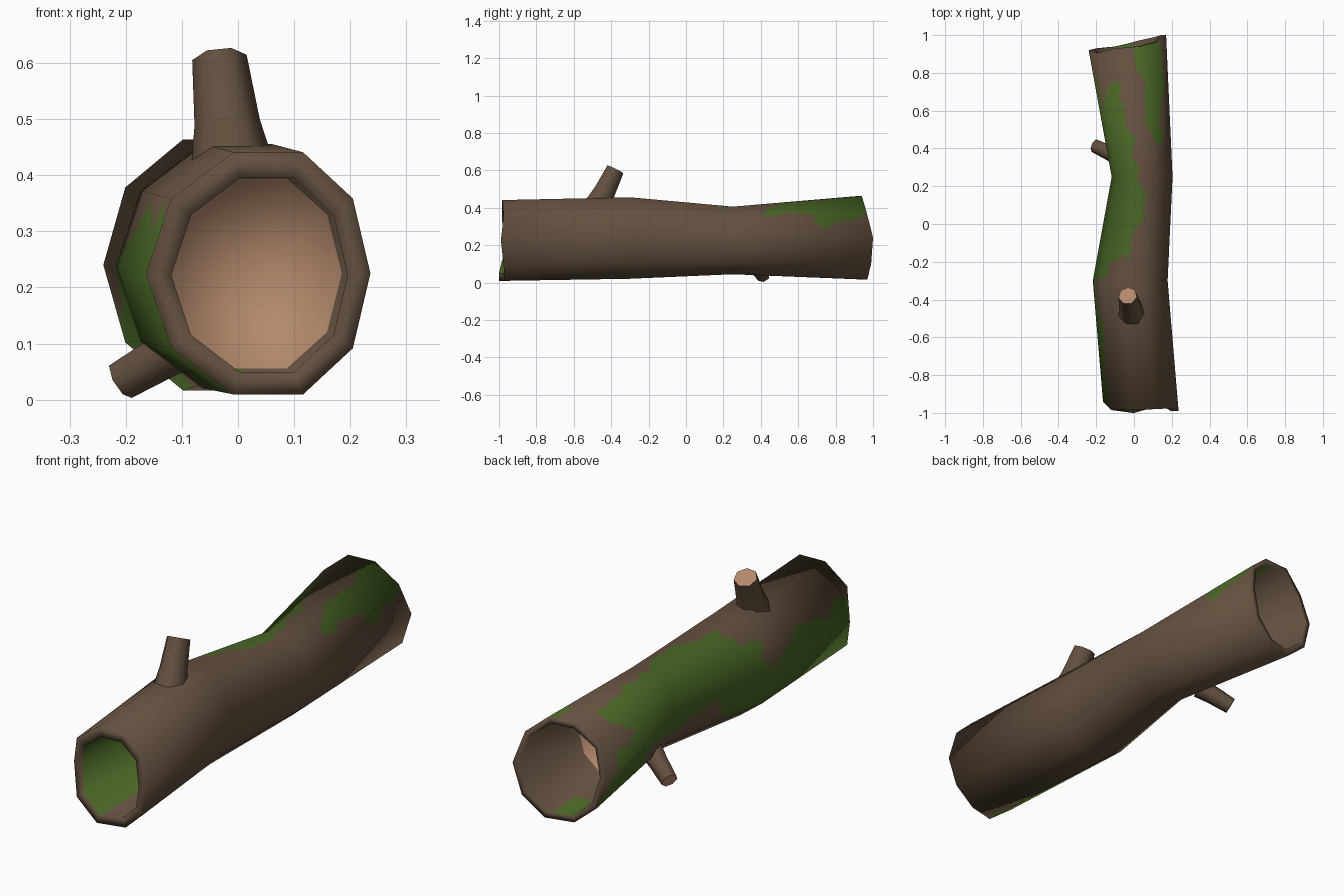
import bpy, bmesh, math
from mathutils import Vector

cube = bpy.data.objects.get("Cube")
if cube:
    bpy.data.objects.remove(cube)


def material(name, rgb):
    m = bpy.data.materials.new(name)
    m.use_nodes = True
    m.diffuse_color = (*rgb, 1)
    m.node_tree.nodes["Principled BSDF"].inputs["Base Color"].default_value = (*rgb, 1)
    return m


MATS = [material("bark brown", (0.125, 0.08, 0.049)),
        material("moss green", (0.067, 0.133, 0.019)),
        material("cut wood tan", (0.45, 0.25, 0.15))]
BARK, MOSS, WOOD = range(3)
SIDES, SUB, STEP = 10, 8, 0.02


def ring(ys, cx, cz, rx, rz, lean=0.0):
    """Ten-sided cross-section; ys is one y or a ragged list of them."""
    pts = []
    for k in range(SIDES):
        a = math.tau * k / SIDES
        y = ys[k] if isinstance(ys, list) else ys
        pts.append(Vector((cx + rx * math.cos(a) + lean * math.sin(a) ** 2, y,
                           cz + rz * math.sin(a))))
    return pts


# Log cross-sections: front pit, front rim, trunk, back rim, back pit
front = [-.99, -.975, -.98, -.985, -.985, -.94, -.985, -1.0, -.97, -.975]
back = [1.0, .965, .94, .93, .905, .92, .93, .94, .97, .99]
rings = [ring(-.57, .03, .225, .155, .178, .01),
         ring(front, .038, .222, .157, .182, .015),
         ring(front, .036, .225, .2, .227, .02),
         ring(-.3, -.02, .238, .198, .229, .02),
         ring(.25, .043, .225, .161, .19),
         ring(back, -.035, .24, .205, .235),
         ring(back, -.035, .24, .178, .206),
         ring(.57, -.01, .235, .15, .175)]

# Mossy patches on the bark: angle, y, half-angle, half-length
patches = [(128, .48, 25, .26), (135, .12, 50, .34), (172, .35, 26, .3),
           (200, .66, 34, .2), (225, .82, 26, .16), (165, -.12, 36, .16),
           (197, -.3, 30, .2), (203, -.68, 50, .4), (205, -.95, 52, .25),
           (50, .82, 28, .24), (54, .57, 16, .14)]


def covered(seg, deg, y):
    """Whether moss grows at this place on the log."""
    if seg == 0:
        return 110 < deg < 258
    if seg == 6:
        return y > .8 and (48 < deg < 82 or 235 < deg < 280)
    if seg in (1, 5):
        return False
    a = deg + 5 * math.sin(19 * y) + 3 * math.sin(43 * y + 1)
    v = y + .025 * math.sin(deg / 7) + .015 * math.sin(deg / 3.1)
    return any(((a - p) / w) ** 2 + ((v - q) / h) ** 2 < 1 for p, q, w, h in patches)


def coarse_normals():
    """Soft normals of the plain ten-sided log."""
    bm = bmesh.new()
    vs = [[bm.verts.new(p) for p in r] for r in rings]
    for a, b in zip(vs, vs[1:]):
        for k in range(SIDES):
            n = (k + 1) % SIDES
            bm.faces.new((a[k], a[n], b[n], b[k]))
    bm.faces.new(vs[0])
    bm.faces.new(vs[-1])
    bmesh.ops.recalc_face_normals(bm, faces=bm.faces)
    bm.normal_update()
    out = [[v.normal.copy() for v in r] for r in vs]
    bm.free()
    return out


def blend(grid, i, s, k, t):
    n = (k + 1) % SIDES
    return grid[i][k].lerp(grid[i][n], t).lerp(grid[i + 1][k].lerp(grid[i + 1][n], t), s)


def build_log():
    soft = coarse_normals()
    bm = bmesh.new()
    rows, normals = [], []
    last = len(rings) - 2
    for i in range(last + 1):
        count = max(1, round(abs(rings[i + 1][0].y - rings[i][0].y) / STEP))
        for j in range(count + (i == last)):
            row = []
            for c in range(SIDES * SUB):
                k, t = c // SUB, (c % SUB) / SUB
                row.append(bm.verts.new(blend(rings, i, j / count, k, t)))
                normals.append(blend(soft, i, j / count, k, t).normalized())
            rows.append((i, row))
    total = SIDES * SUB
    for (seg, a), (_, b) in zip(rows, rows[1:]):
        for c in range(total):
            n = (c + 1) % total
            f = bm.faces.new((a[c], a[n], b[n], b[c]))
            y = f.calc_center_median().y
            f.material_index = MOSS if covered(seg, (c + .5) * 360 / total, y) else BARK
    # Pit floors of bare wood
    for row, way in ((rows[0][1], -1), (rows[-1][1], 1)):
        mid = bm.verts.new(sum((v.co for v in row), Vector()) / total)
        normals.append(Vector((0, way, 0)))
        for c in range(total):
            bm.faces.new((row[c], row[(c + 1) % total], mid)).material_index = WOOD
    bmesh.ops.recalc_face_normals(bm, faces=bm.faces)
    for f in bm.faces:
        f.smooth = True
    me = finish("hollow_log", bm).data
    me.normals_split_custom_set_from_vertices(normals)


def finish(name, bm):
    me = bpy.data.meshes.new(name)
    bm.to_mesh(me)
    bm.free()
    for m in MATS:
        me.materials.append(m)
    ob = bpy.data.objects.new(name, me)
    bpy.context.collection.objects.link(ob)
    return ob


def build_stub(name, base, tip, radii, sides=7):
    """Broken branch: tapered tube with a bare wood end."""
    base, tip = Vector(base), Vector(tip)
    turn = (tip - base).to_track_quat('Z', 'Y')
    bm = bmesh.new()
    loops = []
    for t, r in radii:
        loops.append([bm.verts.new(base.lerp(tip, t) + turn @ Vector(
            (r * math.cos(math.tau * k / sides), r * math.sin(math.tau * k / sides), 0)))
            for k in range(sides)])
    for a, b in zip(loops, loops[1:]):
        for k in range(sides):
            n = (k + 1) % sides
            bm.faces.new((a[k], a[n], b[n], b[k])).smooth = True
    bm.faces.new(loops[0][::-1])
    end = bm.faces.new(loops[-1])
    end.material_index = WOOD
    for e in end.edges:
        e.smooth = False
    finish(name, bm)


build_log()
build_stub("top_branch_stub", (-.01, -.475, .41), (-.033, -.38, .605),
           ((0, .076), (.4, .06), (1, .05)))
build_stub("side_branch_stub", (-.08, .355, .11), (-.208, .415, .035),
           ((0, .05), (.4, .042), (1, .037)))
